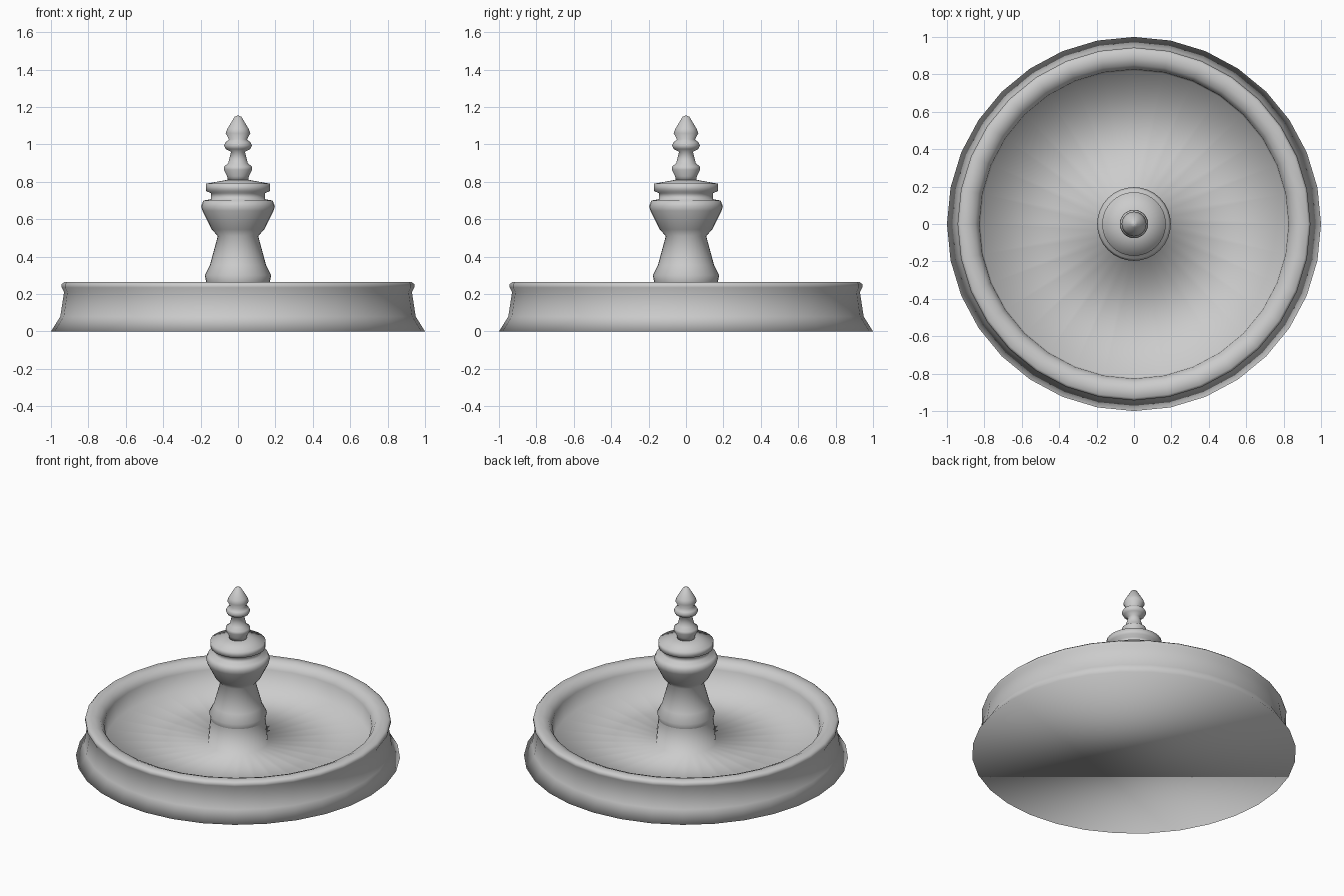
import bpy, bmesh
from math import cos, sin, tau

if "Cube" in bpy.data.objects:
    bpy.data.objects.remove(bpy.data.objects["Cube"])

SIDES = 32


def lathe(name, profile, cap_bottom=False):
    """Spin (radius, z) points round the z axis; a zero radius makes a pole."""
    bm = bmesh.new()
    rings = []
    for r, z in profile:
        if r == 0:
            rings.append([bm.verts.new((0, 0, z))] * SIDES)
        else:
            rings.append([bm.verts.new((r * cos(tau * i / SIDES), r * sin(tau * i / SIDES), z))
                          for i in range(SIDES)])
    for a, b in zip(rings, rings[1:]):
        for i in range(SIDES):
            j = (i + 1) % SIDES
            bm.faces.new(list(dict.fromkeys((a[i], a[j], b[j], b[i]))))
    if cap_bottom:
        bm.faces.new(rings[0][::-1])
    bmesh.ops.recalc_face_normals(bm, faces=bm.faces)
    for f in bm.faces:
        f.smooth = True
    mesh = bpy.data.meshes.new(name)
    bm.to_mesh(mesh)
    bm.free()
    ob = bpy.data.objects.new(name, mesh)
    bpy.context.collection.objects.link(ob)
    return ob


# Basin: flared foot, rolled rim, inner wall, floor and the plinth rising from it
lathe("basin_and_plinth", [
    (1.0, 0), (0.95, 0.08), (0.93, 0.21), (0.943, 0.235), (0.943, 0.252),
    (0.93, 0.264), (0.885, 0.264), (0.85, 0.25), (0.827, 0.215), (0.82, 0.10),
    (0.185, 0.10), (0.17, 0.265)], cap_bottom=True)

# Pedestal: tapered shaft, bowl-shaped capital and stepped top disc
lathe("pedestal", [
    (0.17, 0.265), (0.178, 0.30), (0.15, 0.355), (0.108, 0.51), (0.14, 0.545),
    (0.19, 0.645), (0.197, 0.67), (0.185, 0.70), (0.145, 0.707), (0.145, 0.74),
    (0.17, 0.75), (0.17, 0.79), (0.06, 0.81), (0, 0.81)])

# Finial: two turned beads under a pointed bud
lathe("finial", [
    (0.055, 0.808), (0.058, 0.83), (0.076, 0.865), (0.074, 0.882), (0.052, 0.90),
    (0.037, 0.96), (0.065, 0.975), (0.075, 0.995), (0.066, 1.012), (0.048, 1.027),
    (0.066, 1.06), (0.056, 1.085), (0.018, 1.148), (0, 1.155)], cap_bottom=True)
